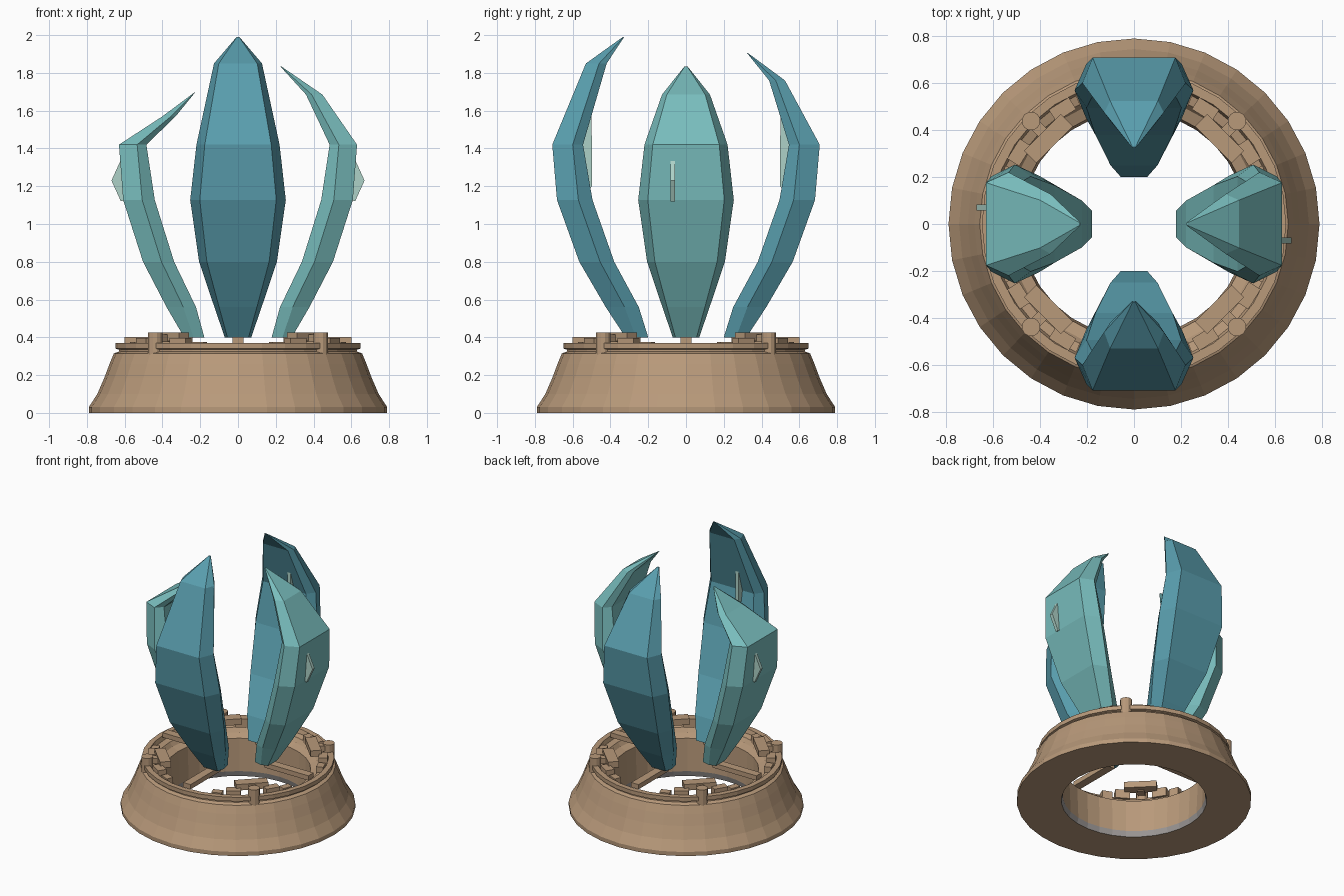
import bpy, bmesh, math
from mathutils import Matrix, Vector

cube = bpy.data.objects.get("Cube")
if cube:
    bpy.data.objects.remove(cube, do_unlink=True)


def material(name, rgb):
    m = bpy.data.materials.new(name)
    m.use_nodes = True
    m.diffuse_color = (*rgb, 1)
    m.node_tree.nodes["Principled BSDF"].inputs["Base Color"].default_value = (*rgb, 1)
    return m


STONE = material("tan stone", (0.48, 0.32, 0.195))
GREY = material("grey lining", (0.33, 0.31, 0.30))
DEEP = material("deep teal", (0.10, 0.34, 0.42))
LIGHT = material("light teal", (0.19, 0.51, 0.51))
PALE = material("pale core", (0.42, 0.64, 0.57))


def finish(name, bm, mats, angle=0.0):
    """Turn a bmesh into an object, rotated about the vertical axis."""
    bmesh.ops.recalc_face_normals(bm, faces=bm.faces)
    bm.transform(Matrix.Rotation(angle, 4, "Z"))
    me = bpy.data.meshes.new(name)
    bm.to_mesh(me)
    bm.free()
    for m in mats:
        me.materials.append(m)
    ob = bpy.data.objects.new(name, me)
    bpy.context.collection.objects.link(ob)
    return ob


def add_box(bm, centre, size, turn=0.0):
    """Box placed on the +x axis, then swung about the centre by turn."""
    mat = (Matrix.Rotation(turn, 4, "Z") @ Matrix.Translation(centre)
           @ Matrix.Diagonal((*size, 1)))
    bmesh.ops.create_cube(bm, size=1, matrix=mat)


def bridge(bm, a, b):
    n = len(a)
    return [bm.faces.new((a[i], a[(i + 1) % n], b[(i + 1) % n], b[i])) for i in range(n)]


# Flared base ring, a closed profile swept round the axis
PROFILE = [(0.79, 0), (0.79, 0.03), (0.745, 0.10), (0.708, 0.185), (0.68, 0.26),
           (0.657, 0.315), (0.63, 0.325), (0.63, 0.335), (0.648, 0.34), (0.648, 0.37),
           (0.61, 0.37), (0.60, 0.34), (0.56, 0.33), (0.54, 0.30), (0.49, 0.28),
           (0.48, 0.04), (0.49, 0)]
SIDES = 32
bm = bmesh.new()
loops = []
for r, z in PROFILE:
    loops.append([bm.verts.new((r * math.cos(a), r * math.sin(a), z))
                  for a in (math.tau * i / SIDES for i in range(SIDES))])
for k, loop in enumerate(loops):
    faces = bridge(bm, loop, loops[(k + 1) % len(loops)])
    if k == len(loops) - 2:
        for f in faces:
            f.material_index = 1
finish("base_ring", bm, [STONE, GREY])

# Four clamps between the crystals: peg, stem, bar and low side blocks
for i, place in enumerate(("back_left", "back_right", "front_right", "front_left")):
    bm = bmesh.new()
    bmesh.ops.create_cone(bm, cap_ends=True, segments=12, radius1=0.04, radius2=0.04,
                          depth=0.14, matrix=Matrix.Translation((0.62, 0, 0.355)))
    add_box(bm, (0.57, 0, 0.395), (0.10, 0.05, 0.04))
    add_box(bm, (0.515, 0, 0.403), (0.075, 0.22, 0.045))
    for side in (-1, 1):
        add_box(bm, (0.575, 0, 0.365), (0.06, 0.10, 0.065), side * math.radians(13))
        add_box(bm, (0.575, 0, 0.345), (0.05, 0.07, 0.06), side * math.radians(24))
    finish("clamp_" + place, bm, [STONE], math.radians(45 + 90 * i))

# Crystal levels: height, outer, middle and inner reach, half width
LEVELS = [(0.40, 0.32, 0.265, 0.20, 0.07), (0.56, 0.425, 0.325, 0.25, 0.125),
          (0.80, 0.565, 0.455, 0.38, 0.206), (1.127, 0.683, 0.57, 0.495, 0.253),
          (1.42, 0.708, 0.60, 0.545, 0.22)]


def crystal(name, mat, angle, reach, shoulder, tip):
    bm = bmesh.new()
    levels = [(z, o * reach, m * reach, n * reach, w) for z, o, m, n, w in LEVELS]
    rings = []
    for z, out, mid, inn, w in levels + [shoulder]:
        section = [(out, w * 0.8), (mid, w), (inn, w * 0.8)]
        section += [(r, -y) for r, y in reversed(section)]
        rings.append([bm.verts.new((r, y, z)) for r, y in section])
    for a, b in zip(rings, rings[1:]):
        bridge(bm, a, b)
    bm.faces.new(rings[0])
    # Blunt little point
    end = []
    for v in rings[-1]:
        p = Vector((tip[0], 0, tip[1]))
        end.append(bm.verts.new(p + (v.co - Vector((shoulder[2], 0, shoulder[0]))) * 0.06))
    bridge(bm, rings[-1], end)
    bm.faces.new(end)
    finish(name, bm, [mat], angle)


def core(name, angle, points, offset):
    """Thin pale sliver that breaks through the crystal surface."""
    bm = bmesh.new()
    sides = [[bm.verts.new((r, offset + t, z)) for r, z in points] for t in (-0.012, 0.012)]
    bridge(bm, *sides)
    for s in sides:
        bm.faces.new(s)
    finish(name, bm, [PALE], angle)


OUTWARD = [(0.67, 1.23), (0.62, 1.34), (0.53, 1.30), (0.53, 1.15), (0.62, 1.12)]
INWARD = [(0.497, 1.20), (0.54, 1.16), (0.60, 1.35), (0.56, 1.60), (0.50, 1.61)]
CRYSTALS = [
    ("left", LIGHT, 0, 0.89, (1.685, 0.447, 0.39, 0.36, 0.127), (0.225, 1.835), OUTWARD),
    ("back", DEEP, 90, 1.0, (1.76, 0.524, 0.475, 0.44, 0.127), (0.325, 1.905), INWARD),
    ("right", LIGHT, 180, 0.89, (1.57, 0.40, 0.355, 0.33, 0.127), (0.23, 1.695), OUTWARD),
    ("front", DEEP, 270, 1.0, (1.85, 0.53, 0.46, 0.42, 0.127), (0.33, 1.99), INWARD),
]
for place, mat, degrees, reach, shoulder, tip, sliver in CRYSTALS:
    angle = math.radians(degrees)
    crystal("crystal_" + place, mat, angle, reach, shoulder, tip)
    core("core_" + place, angle, sliver, -0.07)
    # Beam carrying the crystal from the ring
    bm = bmesh.new()
    add_box(bm, (0.42, 0, 0.383), (0.36, 0.06, 0.035))
    finish("beam_" + place, bm, [STONE], angle)
